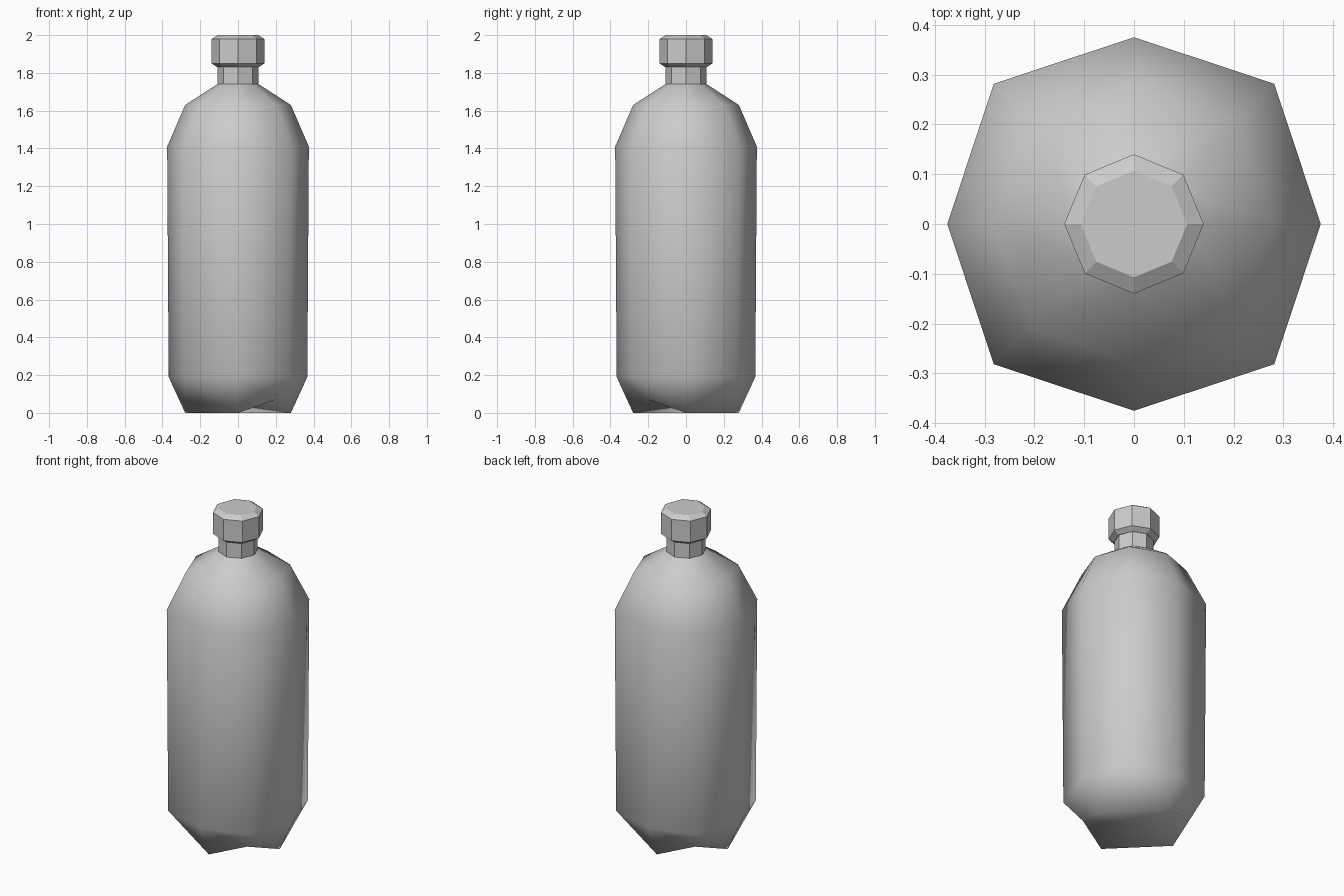
import bpy, bmesh, math

if "Cube" in bpy.data.objects:
    bpy.data.objects.remove(bpy.data.objects["Cube"])


def ring(bm, r, z, rd=None):
    """Eight-sided ring; rd is the radius of the diagonal corners."""
    rd = r if rd is None else rd
    return [bm.verts.new(((rd if i % 2 else r) * math.cos(i * math.pi / 4),
                          (rd if i % 2 else r) * math.sin(i * math.pi / 4), z))
            for i in range(8)]


def bridge(bm, a, b):
    for i in range(8):
        j = (i + 1) % 8
        bm.faces.new((a[i], a[j], b[j], b[i]))


def finish(bm, name, smooth):
    bmesh.ops.recalc_face_normals(bm, faces=bm.faces[:])
    me = bpy.data.meshes.new(name)
    bm.to_mesh(me)
    bm.free()
    ob = bpy.data.objects.new(name, me)
    bpy.context.collection.objects.link(ob)
    for p in me.polygons:
        p.use_smooth = smooth
    return ob


def lathe(name, profile):
    bm = bmesh.new()
    rings = [ring(bm, r, z) for r, z in profile]
    for a, b in zip(rings, rings[1:]):
        bridge(bm, a, b)
    bm.faces.new(rings[0])
    bm.faces.new(rings[-1])
    return finish(bm, name, False)


# Bottle body: side wall and shoulder
bm = bmesh.new()
rings = [ring(bm, r, z, rd) for r, z, rd in
         [(0.367, 0.19, 0.39), (0.375, 1.41, 0.398), (0.28, 1.63, 0.29), (0.11, 1.74, 0.11)]]
for a, b in zip(rings, rings[1:]):
    bridge(bm, a, b)

# Foot: four standing points, with two opposite corners lifted
low = rings[0]
feet = [bm.verts.new((0.28 * math.cos(k * math.pi / 2), 0.28 * math.sin(k * math.pi / 2), 0))
        for k in range(4)]
centre = bm.verts.new((0, 0, 0.04))
for k in range(4):
    n = (k + 1) % 4
    p, corner, q = low[2 * k], low[2 * k + 1], low[(2 * k + 2) % 8]
    if k % 2:
        s = 0.2 if k == 3 else -0.2
        lift = bm.verts.new((s, -s, 0.07))
        bm.faces.new((p, corner, lift, feet[k]))
        bm.faces.new((corner, q, feet[n], lift))
        bm.faces.new((feet[k], lift, centre))
        bm.faces.new((lift, feet[n], centre))
    else:
        bm.faces.new((p, corner, feet[k]))
        bm.faces.new((corner, q, feet[n]))
        bm.faces.new((corner, feet[n], feet[k]))
        bm.faces.new((feet[k], feet[n], centre))
finish(bm, "bottle_body", True)

# Neck and screw cap
lathe("neck", [(0.108, 1.73), (0.108, 1.84)])
lathe("cap", [(0.11, 1.83), (0.14, 1.85), (0.14, 1.98), (0.107, 2.0)])
